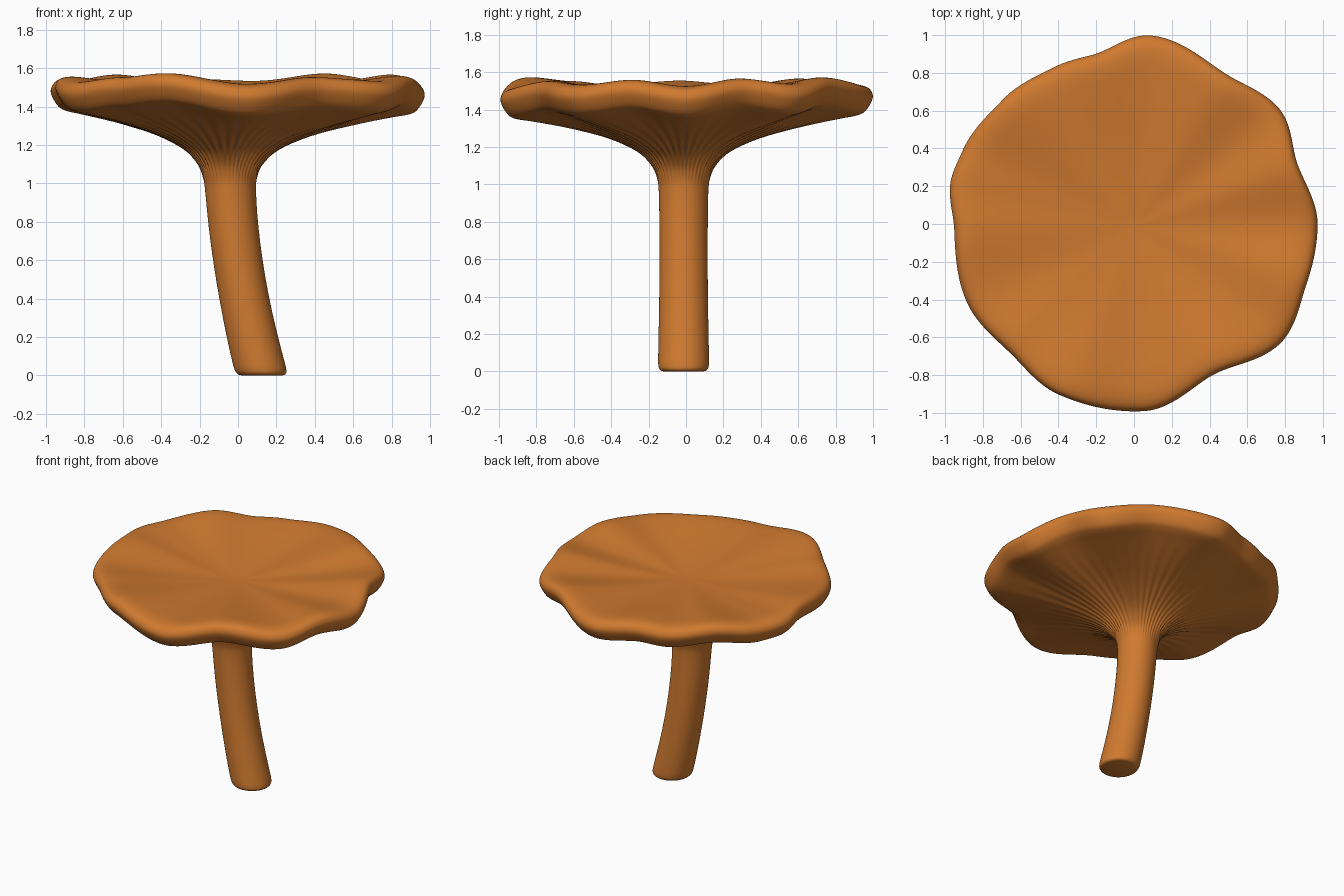
import bpy, bmesh, math

if "Cube" in bpy.data.objects:
    bpy.data.objects.remove(bpy.data.objects["Cube"])

SEG = 288
GILLS = 48

# Rim keys: angle in degrees, radius, height offset of the wavy edge
RIM = [(0, .97, -.022), (20, .92, .028), (38, .98, -.005), (58, .93, .035),
       (85, 1.0, -.012), (104, .92, 0), (117, .93, -.012), (136, .955, .028),
       (157, .985, -.008), (166, .995, -.005), (182, .95, .015), (206, .975, -.015),
       (226, .945, .012), (246, .985, .036), (273, .99, -.032), (298, .90, .012),
       (323, 1.0, -.012), (341, .965, .02)]


def rim(deg):
    """Smooth periodic interpolation of the rim keys."""
    n = len(RIM)
    for i in range(n):
        a, b = RIM[i], RIM[(i + 1) % n]
        end = b[0] if b[0] > a[0] else b[0] + 360
        if a[0] <= deg < end:
            t = (deg - a[0]) / (end - a[0])
            t = t * t * (3 - 2 * t)
            return a[1] + (b[1] - a[1]) * t, a[2] + (b[2] - a[2]) * t


def spline(pts, steps):
    """Catmull-Rom through profile points."""
    out = []
    for i in range(len(pts) - 1):
        p0, p1 = pts[max(i - 1, 0)], pts[i]
        p2, p3 = pts[i + 1], pts[min(i + 2, len(pts) - 1)]
        for k in range(steps):
            t = k / steps
            out.append(tuple(.5 * (2 * b + (c - a) * t + (2 * a - 5 * b + 4 * c - d) * t * t
                                   + (3 * b - a - 3 * c + d) * t ** 3)
                             for a, b, c, d in zip(p0, p1, p2, p3)))
    return out + [pts[-1]]


def stem_x(z):
    """Bent stem centre line."""
    u = max(0, 1 - z / 1.1)
    return -.043 + .168 * u ** 1.75


# Profile (radius, height) from the foot, up the stem, under the cap, over the rim
STEM = [(.105, 0), (.125, .008), (.135, .035), (.135, .12), (.130, .4), (.129, .7),
        (.132, .95), (.143, 1.04), (.175, 1.11), (.25, 1.18), (.40, 1.25),
        (.60, 1.31), (.80, 1.36), (.885, 1.38), (.93, 1.405), (.965, 1.465),
        (.963, 1.505), (.935, 1.533), (.87, 1.543), (.75, 1.533), (.5, 1.505),
        (.25, 1.483), (.06, 1.472)]
profile = spline(STEM, 4)
tip = max(range(len(profile)), key=lambda i: profile[i][0])

bm = bmesh.new()
rings = []
for i, (r, z) in enumerate(profile):
    ring = []
    top = i > tip
    # how far this ring follows the wavy rim rather than the round stem
    w = r / .966 if top else max(0, min(1, (r - .15) / .75))
    cx = stem_x(z) * (1 - min(1, max(0, r - .14) / .5)) if not top else 0
    cy = -.013 * (1 - w)
    for s in range(SEG):
        a = 2 * math.pi * s / SEG
        R, dz = rim(360 * s / SEG)
        rr = r * (1 + (R / .966 - 1) * (1 if top else w))
        zz = z + dz * w ** 2
        # fine gills fading out toward the rim and down the stem
        if not top and z > 1.0:
            g = min(1, (z - 1.0) / .12) * max(0, 1 - r / .85)
            c = math.cos(GILLS * a + 1.2 * math.sin(5 * a))
            zz += .004 * g * c
            rr -= .002 * g * c
        ring.append(bm.verts.new((cx + rr * math.cos(a), cy + rr * math.sin(a), zz)))
    rings.append(ring)
for lo, hi in zip(rings, rings[1:]):
    for s in range(SEG):
        t = (s + 1) % SEG
        bm.faces.new((lo[s], lo[t], hi[t], hi[s]))

# Foot disc and cap centre
foot = bm.verts.new((stem_x(0), -.013, 0))
crown = bm.verts.new((0, 0, 1.471))
for s in range(SEG):
    t = (s + 1) % SEG
    bm.faces.new((foot, rings[0][t], rings[0][s]))
    bm.faces.new((crown, rings[-1][s], rings[-1][t]))
bmesh.ops.recalc_face_normals(bm, faces=bm.faces[:])

mesh = bpy.data.meshes.new("mushroom")
bm.to_mesh(mesh)
bm.free()
for p in mesh.polygons:
    p.use_smooth = True
mushroom = bpy.data.objects.new("mushroom", mesh)
bpy.context.collection.objects.link(mushroom)

# One warm orange for the whole mushroom
mat = bpy.data.materials.new("warm orange")
mat.diffuse_color = (.63, .195, .029, 1)
mat.use_nodes = True
mat.node_tree.nodes["Principled BSDF"].inputs["Base Color"].default_value = mat.diffuse_color
mesh.materials.append(mat)
